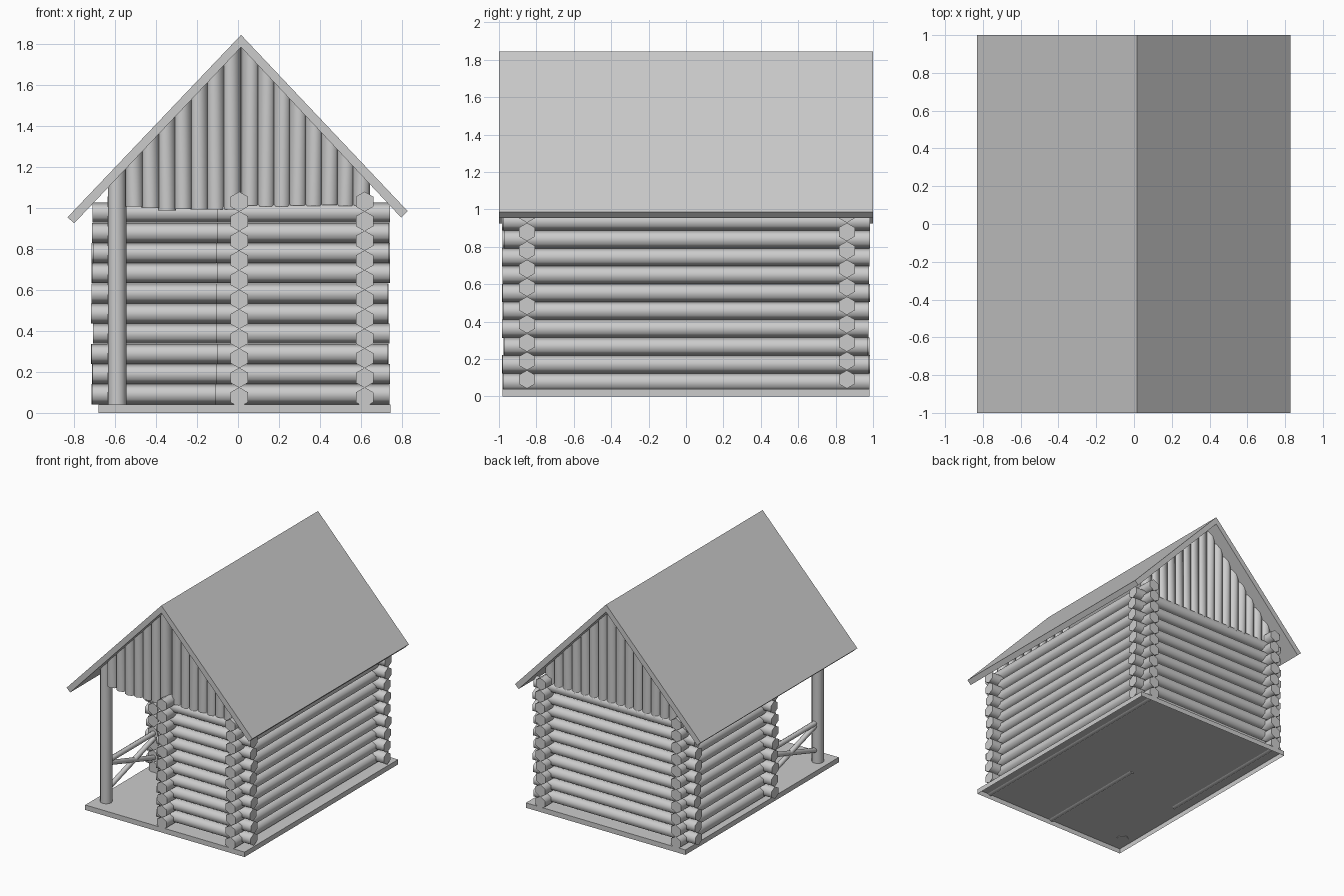
import bpy, bmesh, math, random
from mathutils import Vector

if "Cube" in bpy.data.objects:
    bpy.data.objects.remove(bpy.data.objects["Cube"])

random.seed(4)
R = 0.049            # log radius
SLOPE = 1.054        # roof pitch


def roof_under(x):
    return 1.795 - abs(x - 0.015) * SLOPE


def finish(name, bm, recalc=True):
    if recalc:
        bmesh.ops.recalc_face_normals(bm, faces=bm.faces[:])
    me = bpy.data.meshes.new(name)
    bm.to_mesh(me)
    bm.free()
    ob = bpy.data.objects.new(name, me)
    bpy.context.collection.objects.link(ob)
    return ob


def prism(bm, a, b, r, n=6):
    """Round bar from a to b: smooth sides, flat caps."""
    a, b = Vector(a), Vector(b)
    d = (b - a).normalized()
    up = Vector((0, 0, 1)) if abs(d.z) < 0.9 else Vector((0, 1, 0))
    side = d.cross(up).normalized()
    up = side.cross(d)
    rings = []
    for p in (a, b):
        rings.append([bm.verts.new(p + r * (math.sin(t) * side + math.cos(t) * up))
                      for t in (2 * math.pi * i / n for i in range(n))])
    for i in range(n):
        j = (i + 1) % n
        bm.faces.new((rings[0][i], rings[0][j], rings[1][j], rings[1][i])).smooth = True
    for ring in rings:
        bm.faces.new(ring)
    return rings


def jit(s=0.006):
    return random.uniform(-s, s)


def wall_x(name, y, x0, x1):
    bm = bmesh.new()
    for k in range(10):
        z = 0.091 + 0.0985 * k
        prism(bm, (x0 + jit(), y, z), (x1 + jit(), y, z), R)
    finish(name, bm)


def wall_y(name, x, y0, y1):
    bm = bmesh.new()
    for k in range(11):
        z = 0.076 + 0.0955 * k
        prism(bm, (x, y0 + jit(), z), (x, y1 + jit(), z), R)
    finish(name, bm)


def upright(bm, x, y, z0, r, n):
    """Vertical bar whose top is trimmed to the roof slope."""
    _, top = prism(bm, (x, y, z0), (x, y, z0 + 0.1), r, n)
    for v in top:
        v.co.z = max(roof_under(v.co.x), z0 + 0.01)


def gable(name, y, x0, x1, z0, wobble):
    bm = bmesh.new()
    n = round((x1 - x0) / 0.078)
    w = (x1 - x0) / n
    for i in range(n):
        upright(bm, x0 + (i + 0.5) * w, y, z0 + jit(wobble), w * 0.56, 8)
    finish(name, bm)


# floor slab, open underneath
bm = bmesh.new()
bmesh.ops.create_cube(bm, size=1)
bottom = [f for f in bm.faces if f.normal.z < -0.5]
bmesh.ops.delete(bm, geom=bottom, context='FACES_ONLY')
for v in bm.verts:
    v.co = (0.0325 + v.co.x * 1.425, v.co.y * 1.96, 0.02 + v.co.z * 0.04)
finish("floor", bm, False)

# log walls around an L-shaped room
wall_x("back_wall", 0.86, -0.712, 0.737)
wall_x("front_wall", -0.85, -0.108, 0.737)
wall_x("porch_back_wall", -0.12, -0.712, 0.11)
wall_y("right_wall", 0.618, -0.978, 0.978)
wall_y("left_wall", -0.595, -0.235, 0.978)
wall_y("porch_side_wall", 0.006, -0.978, -0.01)

# upright gable boards
gable("front_gable_left", -0.87, -0.545, 0.01, 1.0, 0.012)
gable("front_gable_right", -0.85, 0.02, 0.64, 1.01, 0.004)
gable("back_gable", 0.86, -0.62, 0.64, 0.99, 0.004)

# porch post
bm = bmesh.new()
upright(bm, -0.59, -0.84, 0.035, 0.045, 12)
finish("porch_post", bm)

# porch railing with crossed braces
bm = bmesh.new()
for z0, z1 in ((0.36, 0.36), (0.13, 0.35), (0.35, 0.13)):
    prism(bm, (-0.59, -0.84, z0), (-0.59, -0.13, z1), 0.02, 8)
finish("porch_railing", bm)

# roof: chevron profile extruded along y
outer = [(-0.832, 0.955), (0.015, 1.845), (0.828, 0.985)]
inner = [(-0.8, 0.925), (0.015, 1.785), (0.797, 0.953)]
bm = bmesh.new()
ends = [[[bm.verts.new((x, y, z)) for x, z in line] for line in (outer, inner)] for y in (-1, 1)]
(fo, fi), (bo, bi) = ends
for i in range(2):
    j = i + 1
    for quad in ((fo[i], fo[j], bo[j], bo[i]), (fi[i], fi[j], bi[j], bi[i]),
                 (fo[i], fo[j], fi[j], fi[i]), (bo[i], bo[j], bi[j], bi[i])):
        bm.faces.new(quad)
for i in (0, 2):
    bm.faces.new((fo[i], fi[i], bi[i], bo[i]))
finish("roof", bm)
